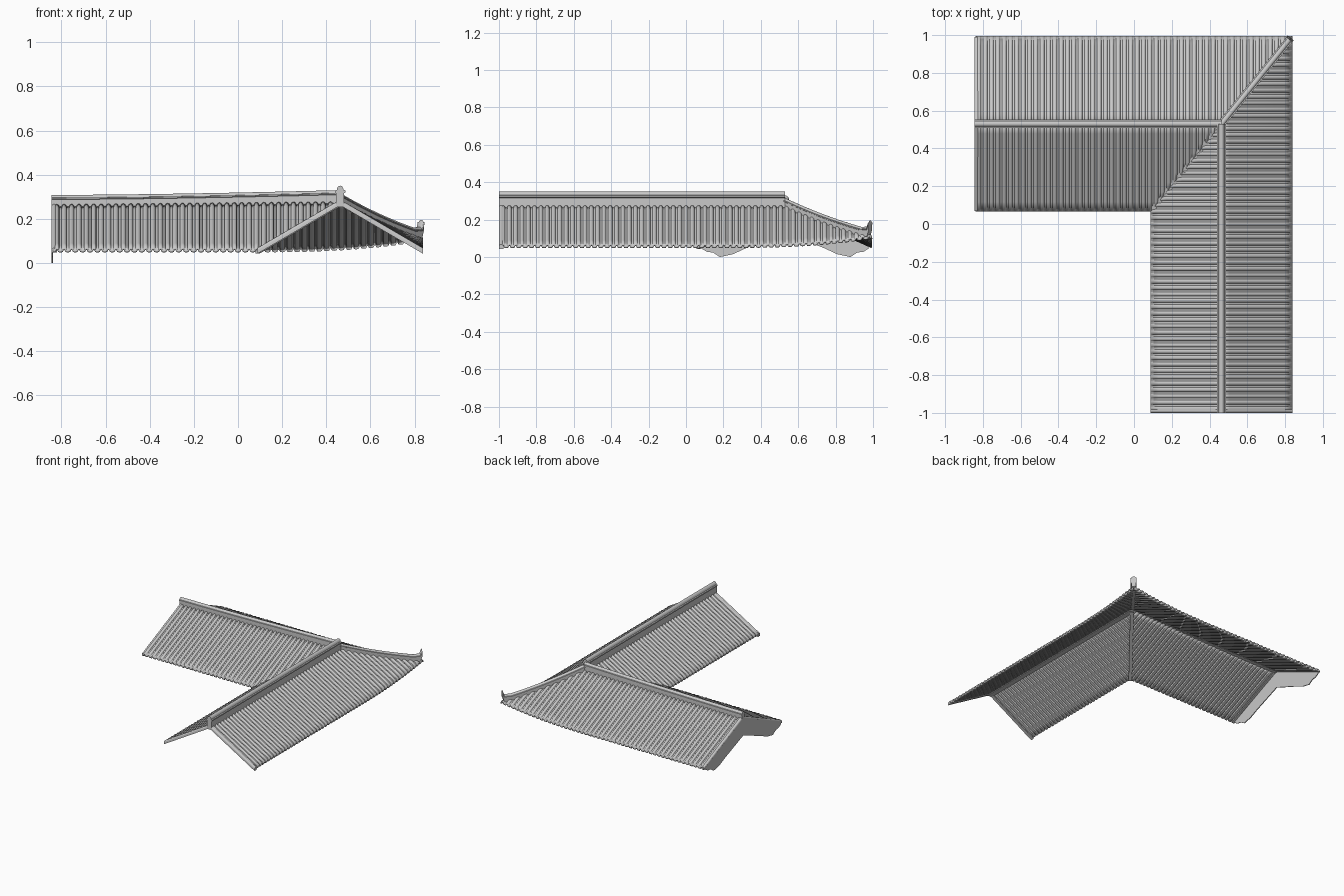
import bpy, bmesh, math
from mathutils import Vector

if "Cube" in bpy.data.objects:
    bpy.data.objects.remove(bpy.data.objects["Cube"])

# Plan: two ridges cross at (RX, RY); HX and HY are half widths of the wings
RX, RY, HX, HY = 0.463, 0.53, 0.375, 0.465
RIDGE_Z, EAVE_Z = 0.275, 0.056

tile_grey = bpy.data.materials.new("tile_grey")
tile_grey.use_nodes = True
GREY = (0.58, 0.58, 0.58, 1)
tile_grey.diffuse_color = GREY
tile_grey.node_tree.nodes["Principled BSDF"].inputs["Base Color"].default_value = GREY


def finish(name, bm, smooth=True):
    mesh = bpy.data.meshes.new(name)
    bm.to_mesh(mesh)
    bm.free()
    mesh.materials.append(tile_grey)
    obj = bpy.data.objects.new(name, mesh)
    bpy.context.collection.objects.link(obj)
    if smooth:
        bpy.ops.object.select_all(action='DESELECT')
        obj.select_set(True)
        bpy.context.view_layer.objects.active = obj
        bpy.ops.object.shade_smooth_by_angle(angle=math.radians(40))
    return obj


def surface_z(x, y, side_wing):
    """Height of the roof bed; the outer corner sweeps upward."""
    u, v = (x - RX) / HX, (y - RY) / HY
    down, gap = (abs(v), (v - u) * HX) if side_wing else (abs(u), (u - v) * HY)
    z = RIDGE_Z + (EAVE_Z - RIDGE_Z) * down
    if side_wing:
        z -= 0.013 * max(0, RX - x) / 1.3 * max(0, 1 - down)
    if (v if side_wing else u) > 0:
        z += 0.05 * max(0, 1 - max(0, gap) / 0.75) ** 2.5 * down ** 2
    return z


def tile_profile(start, end, pitch):
    """Flat pans alternating with half-round cover tiles."""
    count = round((end - start) / pitch)
    pitch = (end - start) / count
    r = pitch * 0.34
    pts = []
    for i in range(count):
        mid = start + (i + 0.5) * pitch
        pts.append((mid - pitch / 2, 0))
        for k in range(7):
            a = math.pi * k / 6
            pts.append((mid - r * math.cos(a), r * math.sin(a)))
    return pts + [(end, 0)]


def tiled_slope(name, side_wing, sign, rows=9):
    start, end = (-0.838, 0.838) if side_wing else (-0.995, 0.995)
    bm = bmesh.new()
    grid = []
    for along, bump in tile_profile(start, end, 0.0336):
        col = []
        for j in range(rows + 1):
            d = sign * j / rows
            x, y = (along, RY + d * HY) if side_wing else (RX + d * HX, along)
            col.append(bm.verts.new((x, y, surface_z(x, y, side_wing) + bump)))
        grid.append(col)
    for a, b in zip(grid, grid[1:]):
        for j in range(rows):
            bm.faces.new((a[j], b[j], b[j + 1], a[j + 1]))
    # Mitre along the shared hip and valley line
    normal = Vector((HY, -HX, 0)) * (1 if side_wing else -1)
    bmesh.ops.bisect_plane(bm, geom=bm.verts[:] + bm.edges[:] + bm.faces[:],
                           plane_co=(RX, RY, 0), plane_no=normal, clear_outer=True)
    bm.normal_update()
    if sum(f.normal.z for f in bm.faces) < 0:
        bmesh.ops.reverse_faces(bm, faces=bm.faces[:])
    obj = finish(name, bm)
    shell = obj.modifiers.new("thickness", 'SOLIDIFY')
    shell.thickness = 0.009
    shell.offset = -1


def sweep(name, path, section):
    """Sweep a (side, up) section along a path, keeping it upright."""
    bm = bmesh.new()
    path = [Vector(p) for p in path]
    rings = []
    for i, p in enumerate(path):
        t = path[min(i + 1, len(path) - 1)] - path[max(i - 1, 0)]
        side = Vector((t.y, -t.x, 0)).normalized()
        rings.append([bm.verts.new(p + side * s + Vector((0, 0, h))) for s, h in section])
    n = len(section)
    for a, b in zip(rings, rings[1:]):
        for k in range(n):
            bm.faces.new((a[k], a[(k + 1) % n], b[(k + 1) % n], b[k]))
    bm.faces.new(rings[0])
    bm.faces.new(rings[-1])
    bmesh.ops.recalc_face_normals(bm, faces=bm.faces[:])
    return finish(name, bm)


def ridge_section(height, width):
    """Stacked wall, projecting ledge and round cap."""
    half = [(0.75, -0.3), (0.75, 0.55), (1, 0.6), (1, 0.72), (0.65, 0.74),
            (0.55, 0.88), (0.3, 0.97)]
    right = [(w * width, h * height) for w, h in half]
    return right + [(0, height)] + [(-s, h) for s, h in reversed(right)]


def round_section(r, depth):
    arc = [(r * math.cos(math.pi * k / 6), r * math.sin(math.pi * k / 6)) for k in range(7)]
    return arc + [(-r, -depth), (r, -depth)]


# Four tiled slopes
tiled_slope("side_wing_back_slope", True, 1)
tiled_slope("side_wing_front_slope", True, -1)
tiled_slope("front_wing_left_slope", False, 1)
tiled_slope("front_wing_right_slope", False, -1)

# Main ridges; the side ridge rises gently toward the junction
sweep("front_wing_ridge", [(RX, -1, RIDGE_Z), (RX, RY, RIDGE_Z)], ridge_section(0.075, 0.024))
side_path = []
for i in range(9):
    t = i / 8
    side_path.append((-0.845 + (RX + 0.845) * t, RY, 0.262 + 0.022 * t ** 1.6))
sweep("side_wing_ridge", side_path, ridge_section(0.046, 0.022))

# Hip ridge with upturned tip
hip_path = []
for i in range(13):
    d = 0.96 * i / 12
    x, y = RX + d * HX, RY + d * HY
    hip_path.append((x, y, surface_z(x, y, True)))
tip_x, tip_y, tip_z = hip_path[-1]
hip_path[-1] = (tip_x, tip_y, tip_z + 0.012)
hip_path.append((tip_x + 0.007, tip_y + 0.009, tip_z + 0.045))
sweep("hip_ridge", hip_path, ridge_section(0.04, 0.02))

# Valley gutter strip
sweep("valley_strip", [(RX, RY, RIDGE_Z), (RX - HX, RY - HY, EAVE_Z)],
      [(-0.012, -0.014), (0.012, -0.014), (0.012, 0.008), (-0.012, 0.008)])

# Edge tiles down both gable ends
for sign, label in ((1, "left"), (-1, "right")):
    sweep("front_gable_edge_" + label,
          [(RX, -0.988, RIDGE_Z), (RX + sign * HX, -0.988, EAVE_Z)], round_section(0.012, 0.014))
for sign, label in ((1, "back"), (-1, "front")):
    sweep("side_gable_edge_" + label,
          [(-0.833, RY, 0.262), (-0.833, RY + sign * HY * 0.99, EAVE_Z)],
          round_section(0.012, 0.008))

# Scalloped bargeboard hanging under the side gable
lower = [(0, 0.13), (0.45, 0.047), (0.6, 0.015), (0.75, 0), (0.83, 0.024),
         (0.9, 0.028), (0.96, 0.045)]
upper_z = lambda d: 0.262 + (EAVE_Z - 0.262) * d
bm = bmesh.new()
for sign in (1, -1):
    for (d0, z0), (d1, z1) in zip(lower, lower[1:]):
        corners = [(d0, z0), (d1, z1), (d1, upper_z(d1)), (d0, upper_z(d0))]
        bm.faces.new([bm.verts.new((-0.845, RY + sign * d * HY, z)) for d, z in corners])
bmesh.ops.remove_doubles(bm, verts=bm.verts[:], dist=0.0001)
bmesh.ops.recalc_face_normals(bm, faces=bm.faces[:])
base = bm.faces[:]
extruded = bmesh.ops.extrude_face_region(bm, geom=base, use_keep_orig=True)
bmesh.ops.translate(bm, vec=(0.006, 0, 0),
                    verts=[g for g in extruded["geom"] if isinstance(g, bmesh.types.BMVert)])
bmesh.ops.recalc_face_normals(bm, faces=bm.faces[:])
finish("side_gable_bargeboard", bm, smooth=False)
